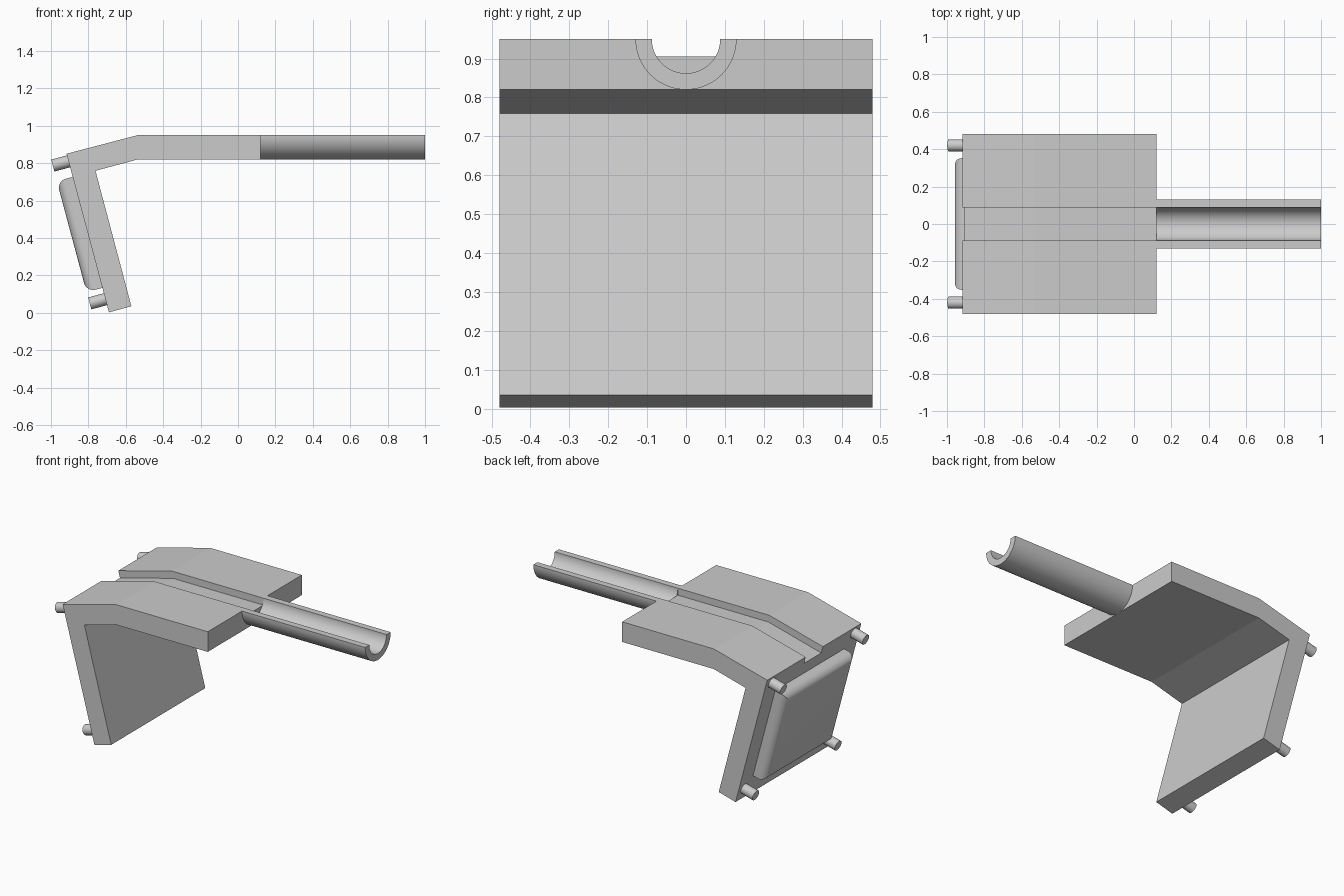
import bpy, bmesh, math
from mathutils import Matrix, Vector

cube = bpy.data.objects.get("Cube")
if cube:
    bpy.data.objects.remove(cube, do_unlink=True)

grey = bpy.data.materials.new("plain_grey")
grey.use_nodes = True
grey.diffuse_color = (0.6, 0.6, 0.6, 1)
grey.node_tree.nodes["Principled BSDF"].inputs["Base Color"].default_value = grey.diffuse_color

TILT = math.radians(15)
TOP, THICK, WIDTH = 0.95, 0.13, 0.48
EDGE_X, RIDGE_X = 0.12, -0.535
OUTER_R, INNER_R = 0.13, 0.088


def finish(bm, name, smooth=False):
    bmesh.ops.recalc_face_normals(bm, faces=bm.faces)
    mesh = bpy.data.meshes.new(name)
    bm.to_mesh(mesh)
    bm.free()
    mesh.materials.append(grey)
    obj = bpy.data.objects.new(name, mesh)
    bpy.context.collection.objects.link(obj)
    if smooth:
        bpy.ops.object.select_all(action='DESELECT')
        obj.select_set(True)
        bpy.context.view_layer.objects.active = obj
        bpy.ops.object.shade_smooth_by_angle(angle=math.radians(35))
    return obj


def prism(name, points, start, end, smooth=False):
    """Extrude a closed outline from the start to the end vector."""
    bm = bmesh.new()
    face = bm.faces.new([bm.verts.new(p + start) for p in points])
    new = bmesh.ops.extrude_face_region(bm, geom=[face])["geom"]
    bmesh.ops.translate(bm, vec=end - start,
                        verts=[v for v in new if isinstance(v, bmesh.types.BMVert)])
    return finish(bm, name, smooth)


def xz(points):
    return [Vector((x, 0, z)) for x, z in points]


def across(half):
    return Vector((0, -half, 0)), Vector((0, half, 0))


# Bent body: flat top, sloping shoulder and leaning back plate
body = prism("bent_body", xz([
    (-0.917, 0.85), (RIDGE_X, TOP), (EDGE_X, TOP), (EDGE_X, TOP - THICK),
    (RIDGE_X, TOP - THICK), (-0.762, 0.759), (-0.57, 0.035), (-0.69, 0.002)]),
    *across(WIDTH))

# Channel along the top, cut out of the body
cutter = prism("channel_cutter", xz([
    (-1.1, 0.755), (-0.527, 0.905), (0.3, 0.905), (0.3, 1.1), (-1.1, 1.1)]),
    *across(INNER_R))
cutter.hide_render = True
cut = body.modifiers.new("channel", 'BOOLEAN')
cut.operation = 'DIFFERENCE'
cut.solver = 'EXACT'
cut.object = cutter
bpy.context.view_layer.update()
body_mesh = bpy.data.meshes.new_from_object(
    body.evaluated_get(bpy.context.evaluated_depsgraph_get()))
body.modifiers.clear()
body.data = body_mesh
bpy.data.objects.remove(cutter, do_unlink=True)

# Half-pipe spout, open at the top
STEPS = 40
arc = [math.pi + math.pi * i / STEPS for i in range(STEPS + 1)]
ring = [Vector((0, OUTER_R * math.cos(a), TOP + OUTER_R * math.sin(a))) for a in arc]
ring += [Vector((0, INNER_R * math.cos(a), TOP + INNER_R * math.sin(a))) for a in reversed(arc)]
prism("half_pipe_spout", ring, Vector((EDGE_X, 0, 0)), Vector((1, 0, 0)), smooth=True)

# Local frame of the back plate: X down the plate, Y across, Z outwards
down = Vector((math.sin(TILT), 0, -math.cos(TILT)))
out = Vector((-math.cos(TILT), 0, -math.sin(TILT)))
plate = Matrix((down, out.cross(down), out)).transposed().to_4x4()
plate.translation = Vector((-0.917, 0, 0.85))

# Cushion panel with rounded outer edges
bm = bmesh.new()
bmesh.ops.create_cube(bm, size=1)
bmesh.ops.transform(bm, verts=bm.verts, matrix=Matrix.Translation((0.435, 0, 0.039))
                    @ Matrix.Diagonal((0.614, 0.704, 0.098, 1)))
rim = [e for e in bm.edges if all(v.co.z > 0.05 for v in e.verts)]
bmesh.ops.bevel(bm, geom=rim, offset=0.05, segments=8, profile=0.5, affect='EDGES')
bm.transform(plate)
finish(bm, "cushion_panel", smooth=True)

# Four pins at the corners of the back plate
for level, along in (("upper", 0.042), ("lower", 0.805)):
    for side, y in (("left", 0.42), ("right", -0.42)):
        bm = bmesh.new()
        bmesh.ops.create_cone(bm, cap_ends=True, segments=32, radius1=0.033,
                              radius2=0.033, depth=0.1,
                              matrix=plate @ Matrix.Translation((along, y, 0.037)))
        finish(bm, f"{level}_{side}_pin", smooth=True)
